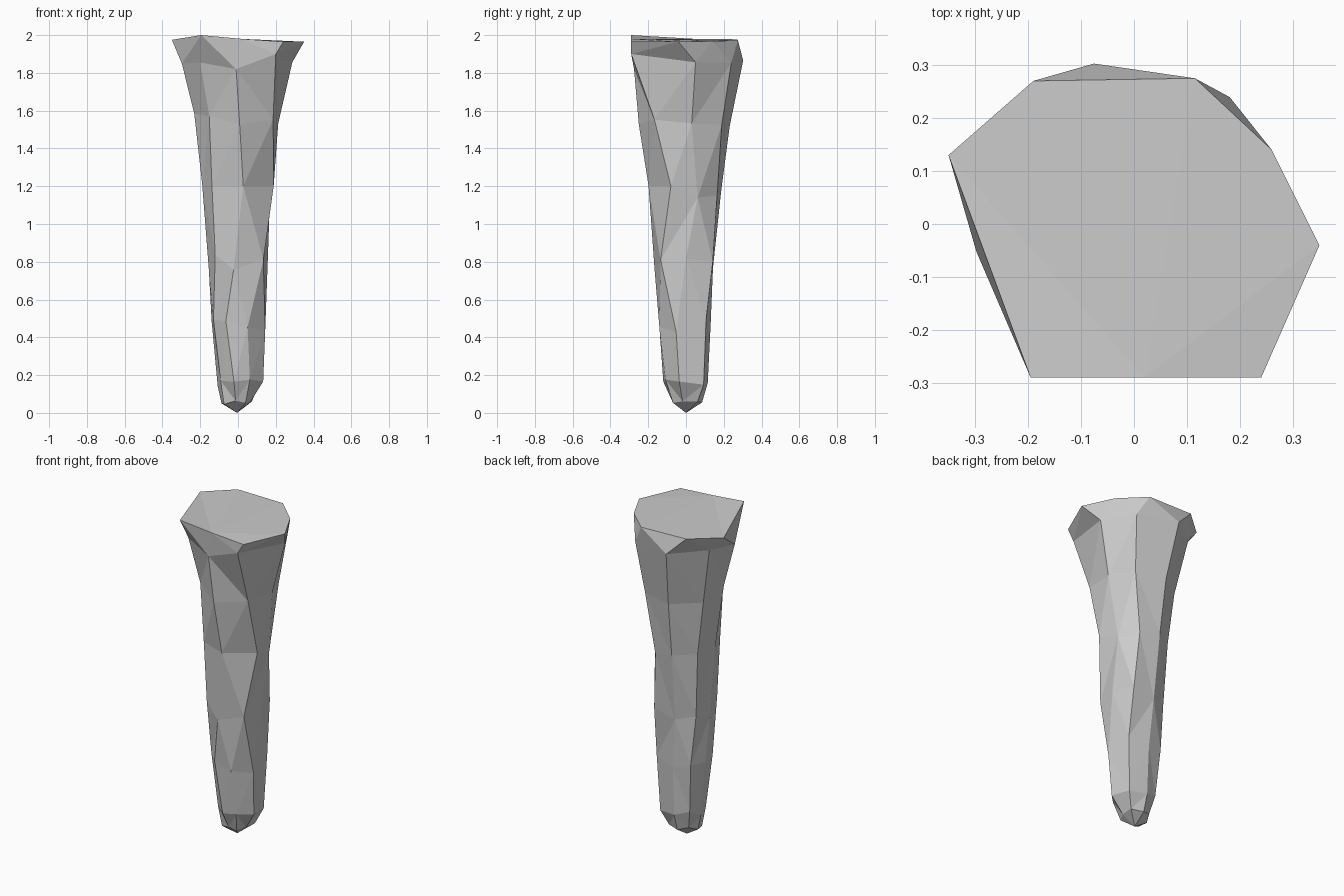
import bpy, bmesh, random
from math import cos, sin, radians
from mathutils import Vector

random.seed(4)

# Each level: height, height jitter, ridge angles (degrees), ridge radii.
# Ridge order: front-left, front, front-right, right, back-right, back, back-left, left
levels = [
    (1.87, 0.02, (222, 270, 300, 370, 413, 464, 510, 550),
                 (.27, .285, .33, .292, .30, .312, .31, .302)),
    (1.55, 0.04, (225, 272, 318, 368, 412, 460, 510, 550),
                 (.215, .25, .25, .215, .24, .235, .23, .235)),
    (1.17, 0.05, (225, 278, 337, 380, 420, 460, 505, 545),
                 (.195, .20, .205, .18, .19, .19, .19, .19)),
    (0.80, 0.05, (228, 262, 315, 360, 410, 460, 505, 545),
                 (.18, .168, .19, .158, .185, .145, .165, .155)),
    (0.45, 0.05, (210, 245, 290, 340, 400, 450, 495, 535),
                 (.15, .152, .15, .153, .165, .13, .15, .14)),
    (0.17, 0.03, (215, 260, 300, 345, 400, 450, 495, 535),
                 (.112, .122, .125, .138, .145, .115, .12, .108)),
    (0.06, 0.015, (215, 260, 300, 345, 400, 450, 495, 535),
                 (.09, .075, .08, .07, .095, .085, .085, .088)),
]

bm = bmesh.new()

# Wide, slightly tilted cap outline
top = [(-.195, -.29, 2.0), (.02, -.29, 1.98), (.24, -.29, 1.965), (.35, -.04, 1.965),
       (.26, .14, 1.968), (.115, .275, 1.972), (-.19, .27, 1.978), (-.35, .13, 1.975)]
rings = [[bm.verts.new(p) for p in top]]

# Tapering, irregular shaft
for z, jitter, angles, radii in levels:
    rings.append([bm.verts.new((r * cos(radians(a)), r * sin(radians(a)),
                                z + random.uniform(-jitter, jitter)))
                  for a, r in zip(angles, radii)])

# Undercut chip below the cap at the front left
rings[1][0].co = Vector((-.20, -.20, 1.855))
rings[1][7].co.z = 1.85
rings[1][1].co = Vector((-.01, -.275, 1.82))
rings[1][2].co = Vector((.20, -.29, 1.90))

n = len(top)
for upper, lower in zip(rings, rings[1:]):
    for i in range(n):
        j = (i + 1) % n
        bm.faces.new((upper[i], lower[i], lower[j], upper[j]))
bm.faces.new(rings[0])

# Blunt point at the bottom
tip = bm.verts.new((-.005, 0, 0))
for i in range(n):
    bm.faces.new((rings[-1][i], tip, rings[-1][(i + 1) % n]))

bmesh.ops.triangulate(bm, faces=bm.faces[:])
bmesh.ops.recalc_face_normals(bm, faces=bm.faces[:])

mesh = bpy.data.meshes.new("rock_spike")
bm.to_mesh(mesh)
bm.free()
bpy.context.collection.objects.link(bpy.data.objects.new("rock_spike", mesh))
